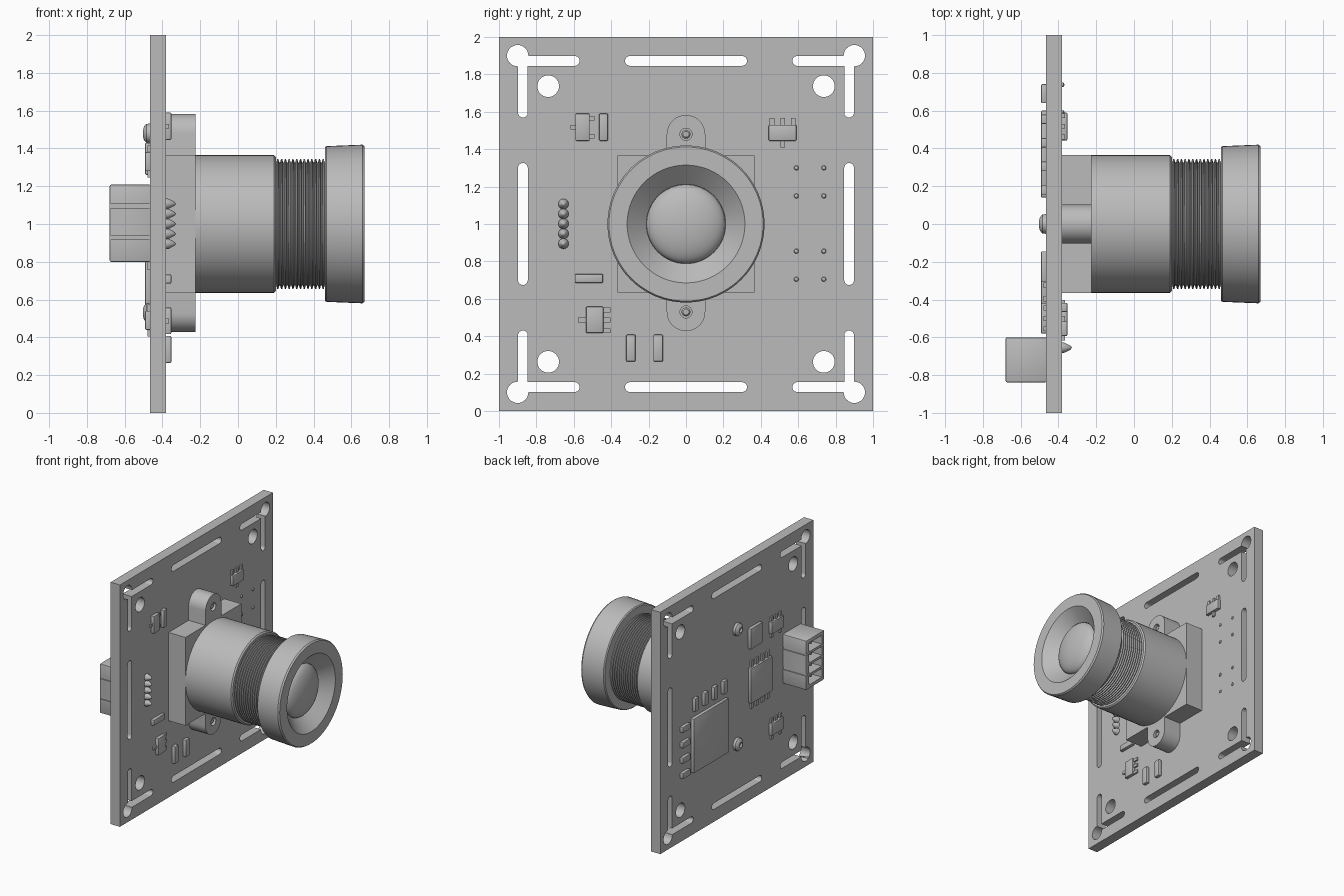
import bpy, bmesh, math
from mathutils import Vector

default = bpy.data.objects.get("Cube")
if default:
    bpy.data.objects.remove(default, do_unlink=True)

grey = bpy.data.materials.new("plain grey")
grey.use_nodes = True
grey.diffuse_color = (0.5, 0.5, 0.5, 1)
grey.node_tree.nodes["Principled BSDF"].inputs["Base Color"].default_value = (0.5, 0.5, 0.5, 1)

BACK, FRONT = -0.465, -0.38      # board faces along x
MID = 1.0                        # lens axis height


def finish(name, bm):
    bmesh.ops.recalc_face_normals(bm, faces=bm.faces)
    mesh = bpy.data.meshes.new(name)
    bm.to_mesh(mesh)
    bm.free()
    mesh.materials.append(grey)
    shade(mesh)
    obj = bpy.data.objects.new(name, mesh)
    bpy.context.scene.collection.objects.link(obj)
    return obj


def shade(mesh):
    for p in mesh.polygons:
        p.use_smooth = True
    mesh.set_sharp_from_angle(angle=math.radians(32))


def box(name, x, y, z, bevel=0.0):
    """Box from (low, high) ranges, optionally with bevelled edges."""
    bm = bmesh.new()
    bmesh.ops.create_cube(bm, size=1)
    for v in bm.verts:
        v.co = Vector([r[0] if c < 0 else r[1] for c, r in zip(v.co, (x, y, z))])
    if bevel:
        bmesh.ops.bevel(bm, geom=bm.edges[:], offset=bevel, segments=2, profile=0.5, affect='EDGES')
    return finish(name, bm)


def capsule(name, x, a, b, r, steps=16):
    """Round-ended prism along x between points a and b given as (y, z)."""
    ang = math.atan2(b[1] - a[1], b[0] - a[0])
    pts = []
    for centre, start in ((b, ang - math.pi / 2), (a, ang + math.pi / 2)):
        for i in range(steps + 1):
            t = start + math.pi * i / steps
            pts.append((centre[0] + r * math.cos(t), centre[1] + r * math.sin(t)))
    bm = bmesh.new()
    verts = [bm.verts.new((x[0], y, z)) for y, z in pts]
    bmesh.ops.remove_doubles(bm, verts=verts, dist=1e-5)
    face = bm.faces.new([v for v in verts if v.is_valid])
    new = bmesh.ops.extrude_face_region(bm, geom=[face])["geom"]
    bmesh.ops.translate(bm, vec=(x[1] - x[0], 0, 0),
                        verts=[g for g in new if isinstance(g, bmesh.types.BMVert)])
    return finish(name, bm)


def lathe(name, profile, y=0.0, z=MID, steps=64):
    """Turn an (x, radius) profile about an x-parallel axis."""
    bm = bmesh.new()
    verts = [bm.verts.new((x, y, z + r)) for x, r in profile]
    edges = [bm.edges.new(p) for p in zip(verts, verts[1:])]
    bmesh.ops.spin(bm, geom=verts + edges, cent=(0, y, z), axis=(1, 0, 0),
                   angle=math.tau, steps=steps)
    bmesh.ops.remove_doubles(bm, verts=bm.verts, dist=1e-5)
    return finish(name, bm)


def cut(obj, cutters):
    """Subtract the cutters, keep the result and discard the cutters."""
    for c in cutters:
        c.hide_render = True
        m = obj.modifiers.new("cut", 'BOOLEAN')
        m.operation, m.solver, m.object = 'DIFFERENCE', 'EXACT', c
    graph = bpy.context.evaluated_depsgraph_get()
    mesh = bpy.data.meshes.new_from_object(obj.evaluated_get(graph))
    obj.modifiers.clear()
    obj.data = mesh
    shade(mesh)
    for c in cutters:
        bpy.data.objects.remove(c, do_unlink=True)


# Circuit board with slots and holes
board = box("circuit_board", (BACK, FRONT), (-1, 1), (0, 2))
through = (BACK - 0.1, FRONT + 0.1)
holes = []
for s in (-1, 1):
    rail = 0.872 * s
    holes.append(capsule("slot", through, (-0.3, MID + rail), (0.3, MID + rail), 0.026))
    holes.append(capsule("slot", through, (rail, MID - 0.3), (rail, MID + 0.3), 0.026))
    for t in (-1, 1):
        up = MID + 0.872 * t
        holes.append(capsule("slot", through, (rail, up), (0.595 * s, up), 0.0262))
        holes.append(capsule("slot", through, (rail, up), (rail, MID + 0.595 * t), 0.0258))
        for d, r in ((0.9, 0.057), (0.737, 0.058)):
            p = (d * s, MID + d * t)
            holes.append(capsule("hole", through, p, p, r))
cut(board, holes)

# Lens mount: square base, screw ears, barrel
mount = (FRONT, -0.225)
box("mount_base", mount, (-0.365, 0.365), (0.635, 1.365))
ears = capsule("mount_ears", mount, (0, 0.53), (0, 1.48), 0.103)
cut(ears, [capsule("hole", (-0.3, 0), (0, z), (0, z), 0.032) for z in (0.53, 1.48)])
lathe("barrel", [(-0.3, 0), (-0.3, 0.365), (0.19, 0.365), (0.2, 0.355), (0.2, 0)])

# Threaded lens body
ridges, start, end = 13, 0.2, 0.46
pitch = (end - start) / ridges
thread = [(start - 0.02, 0), (start - 0.02, 0.325)]
for i in range(ridges):
    x = start + i * pitch
    thread += [(x + 0.15 * pitch, 0.325), (x + 0.4 * pitch, 0.344),
               (x + 0.7 * pitch, 0.344), (x + 0.95 * pitch, 0.325)]
lathe("lens_thread", thread + [(end + 0.02, 0.325), (end + 0.02, 0)])

# Lens cap with conical recess, and the domed glass
lathe("lens_cap", [(0.46, 0), (0.46, 0.405), (0.468, 0.412), (0.658, 0.42), (0.67, 0.412),
                   (0.67, 0.315), (0.575, 0.212), (0.56, 0.212), (0.56, 0)])
dome = [(0.57 + 0.08 * math.cos(t), 0.211 * math.sin(t))
        for t in (math.pi / 2 * i / 12 for i in range(13))]
lathe("lens_glass", dome + [(0.55, 0.211), (0.55, 0)])

# Mount screws: tip inside each ear, round head behind the board
for z in (0.53, 1.48):
    lathe("screw_tip", [(-0.31, 0), (-0.31, 0.024), (-0.245, 0.024), (-0.235, 0.016),
                        (-0.235, 0)], 0, z, 16)
    lathe("screw_head", [(BACK, 0), (BACK, 0.052), (-0.485, 0.05), (-0.498, 0.036), (-0.502, 0.02),
                         (-0.488, 0.016), (-0.488, 0)], 0, z, 24)


# Surface-mounted parts
def part(name, y, z, front=True, height=0.027):
    x = (FRONT - 0.005, FRONT + height) if front else (BACK - height, BACK + 0.005)
    box(name, x, y, z, 0.006)


def leads(spots, y_size, z_size, front=True):
    x = (FRONT - 0.005, FRONT + 0.014) if front else (BACK - 0.014, BACK + 0.005)
    for y, z in spots:
        box("chip_lead", x, (y - y_size / 2, y + y_size / 2), (z - z_size / 2, z + z_size / 2))


for y, z in (((-0.465, -0.417), (1.445, 1.59)), ((-0.594, -0.444), (0.685, 0.733)),
             ((-0.32, -0.27), (0.265, 0.408)), ((-0.175, -0.123), (0.265, 0.408))):
    part("front_resistor", y, z)
part("upper_transistor", (-0.592, -0.515), (1.445, 1.59))
leads([(-0.602, 1.518), (-0.503, 1.565), (-0.503, 1.47)], 0.03, 0.025)
part("side_transistor", (0.442, 0.59), (1.445, 1.53))
leads([(0.46, 1.547), (0.517, 1.547), (0.573, 1.547), (0.517, 1.428)], 0.025, 0.04)
part("lower_transistor", (-0.535, -0.442), (0.417, 0.558))
leads([(-0.555, 0.487), (-0.425, 0.54), (-0.425, 0.487), (-0.425, 0.43)], 0.045, 0.025)

# Solder points on the front
for i in range(5):
    lathe("solder_pin", [(FRONT, 0), (FRONT, 0.028), (-0.366, 0.026), (-0.336, 0.01), (-0.328, 0)],
          -0.655, 0.895 + 0.053 * i, 16)
for y in (0.59, 0.737):
    for z in (0.705, 0.855, 1.15, 1.3):
        lathe("solder_dot", [(FRONT, 0), (FRONT, 0.013), (-0.372, 0.01), (-0.367, 0)], y, z, 12)

# Chips and resistors on the back
part("large_chip", (0.14, 0.6), (0.52, 0.97), False)
for i in range(4):
    y, z = 0.18 + 0.125 * i, 0.55 + 0.127 * i
    part("back_resistor", (y - 0.025, y + 0.025), (1.02, 1.13), False)
    part("back_resistor", (0.64, 0.74), (z - 0.025, z + 0.025), False)
part("driver_chip", (-0.43, -0.15), (0.81, 1.1), False)
leads([(-0.395 + 0.07 * i, z) for i in range(4) for z in (0.785, 1.125)], 0.03, 0.055, False)
part("square_chip", (-0.305, -0.145), (1.26, 1.43), False)
for z in (0.49, 1.33):
    part("back_transistor", (-0.58, -0.42), (z - 0.05, z + 0.05), False)
    leads([(-0.555, z + 0.065), (-0.5, z + 0.065), (-0.445, z + 0.065),
           (-0.555, z - 0.065), (-0.445, z - 0.065)], 0.025, 0.04, False)

# Cable socket with open cells and grooved sides
socket = box("cable_socket", (-0.68, BACK + 0.005), (-0.838, -0.6), (0.8, 1.208), 0.008)
cells = [0.868 + 0.091 * i for i in range(4)]
tools = [box("cell", (-0.75, -0.52), (-0.805, -0.633), (z - 0.036, z + 0.036)) for z in cells]
tools += [box("groove", (-0.75, BACK + 0.1), (y - 0.008, y + 0.008), (z - 0.01, z + 0.01))
          for y in (-0.838, -0.6) for z in (0.927, 1.095)]
cut(socket, tools)
for z in cells:
    box("socket_pin", (-0.64, -0.51), (-0.73, -0.708), (z - 0.011, z + 0.011))
